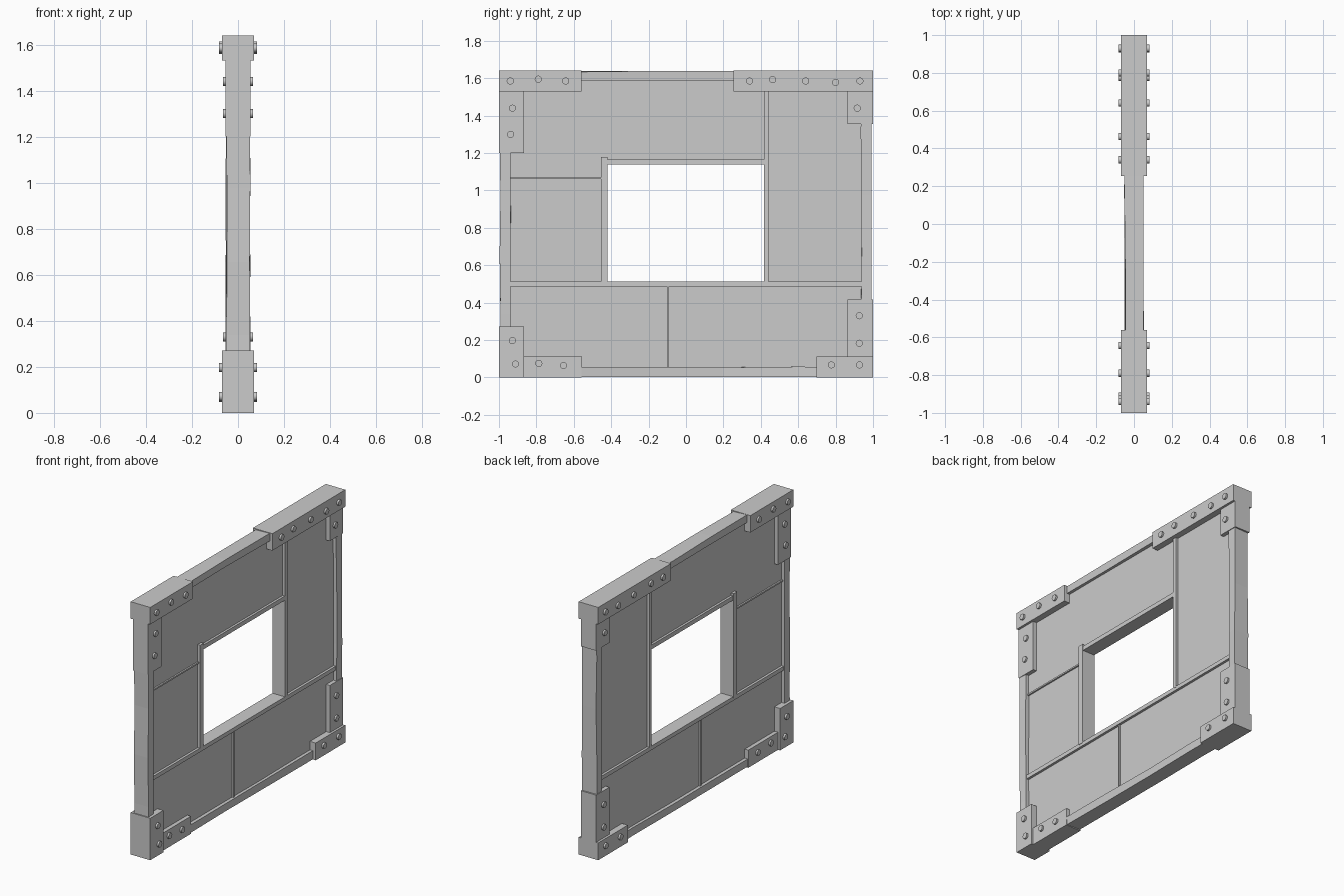
import bpy, bmesh, random
from mathutils import Vector, Matrix

if "Cube" in bpy.data.objects:
    bpy.data.objects.remove(bpy.data.objects["Cube"])

random.seed(4)


def finish(name, bm):
    bmesh.ops.recalc_face_normals(bm, faces=bm.faces)
    me = bpy.data.meshes.new(name)
    bm.to_mesh(me)
    bm.free()
    ob = bpy.data.objects.new(name, me)
    bpy.context.collection.objects.link(ob)
    return ob


def box(name, y0, y1, z0, z1, hx, cuts=0, wobble=0.0):
    """Block symmetric about x = 0; optional cuts along its length, hand-hewn wobble."""
    bm = bmesh.new()
    bmesh.ops.create_cube(bm, size=1)
    for v in bm.verts:
        v.co = Vector((v.co.x * 2 * hx,
                       (y0 + y1) / 2 + v.co.y * (y1 - y0),
                       (z0 + z1) / 2 + v.co.z * (z1 - z0)))
    along = 1 if y1 - y0 > z1 - z0 else 2
    lo, hi = ((y0, y1), (z0, z1))[along - 1]
    for i in range(1, cuts + 1):
        co, no = Vector((0, 0, 0)), Vector((0, 0, 0))
        co[along] = lo + (hi - lo) * i / (cuts + 1)
        no[along] = 1
        bmesh.ops.bisect_plane(bm, geom=bm.verts[:] + bm.edges[:] + bm.faces[:],
                               plane_co=co, plane_no=no)
    for v in bm.verts:
        for a in range(3):
            if a != along:
                v.co[a] += random.uniform(-wobble, wobble)
    return finish(name, bm)


def plate(name, outline, hx):
    """Flat board from a (y, z) outline, extruded through x."""
    bm = bmesh.new()
    face = bm.faces.new([bm.verts.new((-hx, y, z)) for y, z in outline])
    ext = bmesh.ops.extrude_face_region(bm, geom=[face])["geom"]
    bmesh.ops.translate(bm, vec=(2 * hx, 0, 0),
                        verts=[g for g in ext if isinstance(g, bmesh.types.BMVert)])
    return finish(name, bm)


def bolts(name, points, hx):
    """Bolts that run through the wall and show a head on both sides."""
    bm = bmesh.new()
    for y, z in points:
        m = Matrix.Translation((0, y, z)) @ Matrix.Rotation(1.5707963, 4, 'Y')
        bmesh.ops.create_cone(bm, cap_ends=True, segments=12, radius1=0.019,
                              radius2=0.019, depth=2 * hx, matrix=m)
    ob = finish(name, bm)
    for p in ob.data.polygons:
        p.use_smooth = len(p.vertices) == 4
    bm = bmesh.new()
    bm.from_mesh(ob.data)
    for e in bm.edges:
        e.smooth = e.calc_face_angle(0) < 0.7
    bm.to_mesh(ob.data)
    bm.free()


# Outer frame beams
W = 0.003
box("left_post", -0.994, -0.937, 0.02, 1.61, 0.051, 4, W)
box("right_post", 0.937, 0.99, 0.02, 1.61, 0.051, 4, W)
box("bottom_beam", -0.98, 0.98, 0.004, 0.056, 0.049, 4, W)
box("top_beam", -0.98, 0.98, 1.591, 1.636, 0.049, 4, W)

# Recessed boards around the window opening
P = 0.029
plate("lower_board", [(-0.96, 0.03), (0.96, 0.03), (0.96, 0.5), (-0.96, 0.5)], P)
plate("right_board", [(0.43, 0.5), (0.96, 0.5), (0.96, 1.61), (0.43, 1.61)], P)
plate("left_board", [(-0.96, 0.5), (-0.44, 0.5), (-0.44, 1.065), (-0.96, 1.065)], P)
plate("upper_board", [(-0.96, 1.065), (-0.44, 1.065), (-0.44, 1.15),
                      (0.43, 1.15), (0.43, 1.61), (-0.96, 1.61)], P)

# Battens around the window and along the board seams
box("sill_batten", -0.94, 0.94, 0.486, 0.512, 0.045)
box("lintel_batten", -0.45, 0.43, 1.138, 1.166, 0.044)
box("window_left_batten", -0.455, -0.42, 0.505, 1.18, 0.047)
box("window_right_batten", 0.417, 0.441, 0.505, 1.6, 0.046)
box("left_seam_batten", -0.94, -0.45, 1.06, 1.07, 0.039)
box("lower_seam_batten", -0.101, -0.091, 0.05, 0.49, 0.039)

# Corner brackets: thick main arm and thinner second arm
A, B = 0.07, 0.055
box("top_left_bracket", -1, -0.56, 1.53, 1.64, A)
box("top_left_bracket_arm", -1, -0.865, 1.2, 1.535, B)
box("top_right_bracket", 0.253, 1, 1.53, 1.64, A)
box("top_right_bracket_arm", 0.863, 1, 1.355, 1.535, B)
box("bottom_left_bracket", -1, -0.865, 0, 0.272, A)
box("bottom_left_bracket_arm", -0.87, -0.56, 0, 0.114, B)
box("bottom_right_bracket", 0.697, 1, 0, 0.112, A)
box("bottom_right_bracket_arm", 0.863, 1, 0.11, 0.418, B)

# Bolts
bolts("long_bolts", [(-0.94, 1.585), (-0.79, 1.595), (-0.643, 1.585),
                     (0.34, 1.585), (0.463, 1.592), (0.64, 1.585), (0.8, 1.578), (0.93, 1.585),
                     (-0.928, 0.197), (-0.912, 0.072), (0.777, 0.067), (0.928, 0.067)], 0.082)
bolts("short_bolts", [(-0.928, 1.44), (-0.938, 1.3), (0.915, 1.44),
                      (-0.787, 0.075), (-0.655, 0.064),
                      (0.926, 0.33), (0.926, 0.183)], 0.066)
